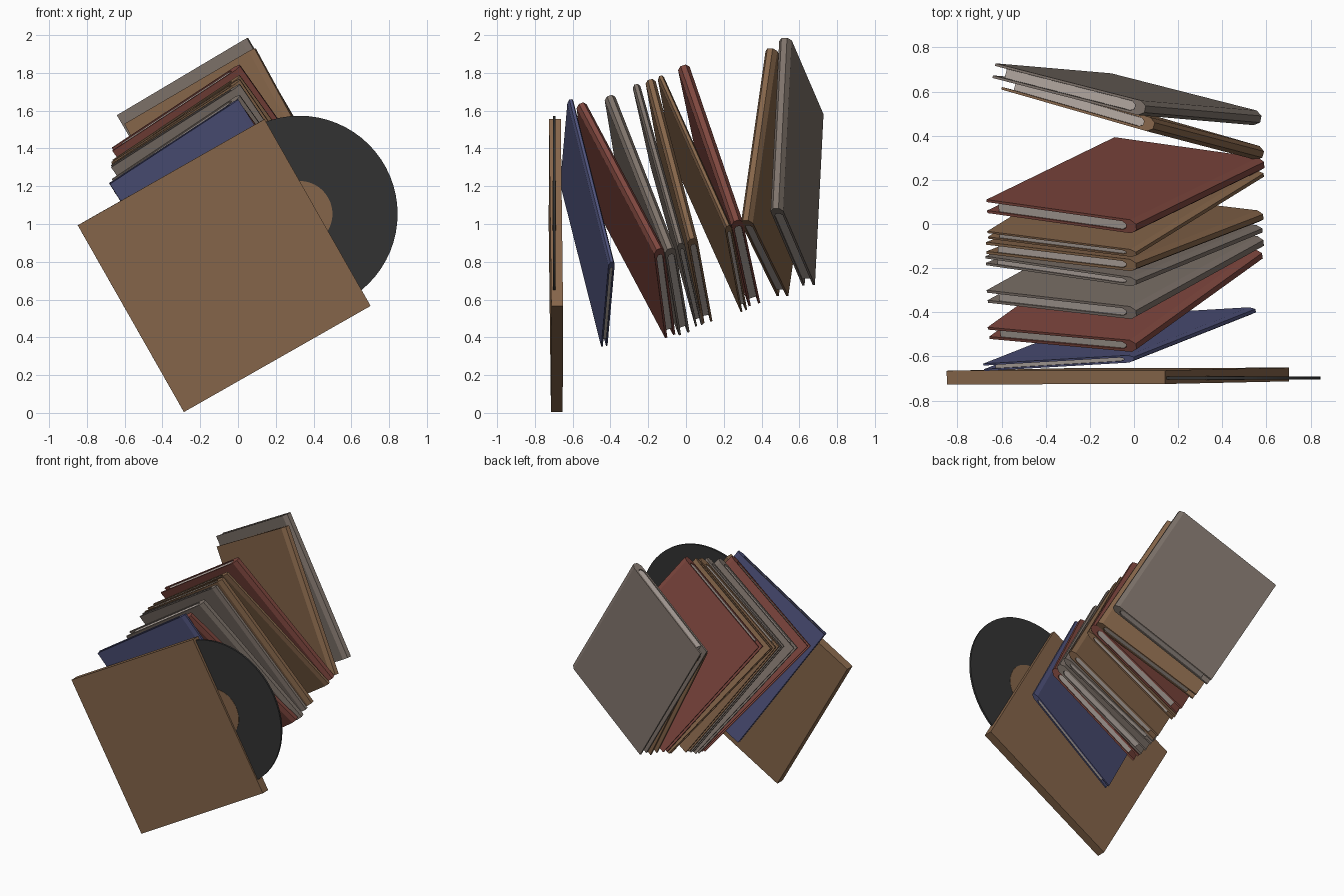
import bpy, bmesh
from mathutils import Vector, Matrix

cube = bpy.data.objects.get("Cube")
if cube:
    bpy.data.objects.remove(cube, do_unlink=True)


def material(name, rgb):
    linear = [(c / 255) ** 2.2 for c in rgb] + [1]
    mat = bpy.data.materials.new(name)
    mat.use_nodes = True
    mat.diffuse_color = linear
    mat.node_tree.nodes["Principled BSDF"].inputs["Base Color"].default_value = linear
    return mat


BROWN = material("brown card", (132, 101, 75))
GREY = material("warm grey card", (125, 114, 106))
RED = material("brick red card", (125, 72, 64))
BLUE = material("dusk blue card", (80, 83, 122))
PAPER = material("pale paper", (178, 167, 160))
VINYL = material("charcoal vinyl", (54, 54, 54))


def prism(name, outline, start, end, matrix, mat):
    """Extrude a 2D outline from start to end along local z."""
    bm = bmesh.new()
    face = bm.faces.new([bm.verts.new((u, v, start)) for u, v in outline])
    top = bmesh.ops.extrude_face_region(bm, geom=[face])["geom"]
    moved = [g for g in top if isinstance(g, bmesh.types.BMVert)]
    bmesh.ops.translate(bm, verts=moved, vec=(0, 0, end - start))
    bmesh.ops.recalc_face_normals(bm, faces=bm.faces)
    mesh = bpy.data.meshes.new(name)
    bm.to_mesh(mesh)
    bm.free()
    mesh.materials.append(mat)
    obj = bpy.data.objects.new(name, mesh)
    obj.matrix_world = matrix
    bpy.context.collection.objects.link(obj)
    return obj


def frame(top, right, left_xy):
    """Local x runs from spine to open edge, z runs down the spine."""
    top, right = Vector(top), Vector(right)
    down = (right - top).normalized()
    dx, dy = left_xy[0] - top.x, left_xy[1] - top.y
    across = Vector((dx, dy, -(dx * down.x + dy * down.y) / down.z)).normalized()
    mat = Matrix((across, down.cross(across), down)).transposed().to_4x4()
    mat.translation = top
    return mat


def mirrored(half):
    """Close a half outline by reflecting it across the first axis."""
    return half + [(u, -v) for u, v in reversed(half)]


WIDTH, HEIGHT = 0.815, 1.045


def folder(name, mat, thick, top, right, left_xy):
    place = frame(top, right, left_xy)
    half = thick / 2
    board = min(0.012, thick * 0.25)
    inner = half - board
    # wraparound cover with a chamfered spine
    outer = [(0, half * 0.45), (0.03, half), (WIDTH, half)]
    slot = [(WIDTH, inner), (0.075, inner), (0.055, inner * 0.45)]
    upper = outer + slot
    cover = upper + [(u, -v) for u, v in reversed(upper)]
    prism(name + "_cover", cover, 0, HEIGHT, place, mat)
    # paper block held inside the cover
    pages = mirrored([(0.058, inner * 0.4), (0.076, inner * 0.96), (WIDTH - 0.06, inner * 0.96)])
    prism(name + "_pages", pages, 0.006, HEIGHT - 0.006, place, PAPER)


# row of leaning folders, front to back
folder("blue_folder", BLUE, 0.034, (0.0, -0.61, 1.66), (0.57, -0.385, 0.77), (-0.685, -0.65))
folder("front_red_folder", RED, 0.058, (0.01, -0.555, 1.64), (0.58, -0.145, 0.87), (-0.65, -0.495))
folder("front_grey_folder", GREY, 0.06, (0.01, -0.405, 1.68), (0.58, -0.09, 0.88), (-0.65, -0.33))
folder("slim_grey_folder", GREY, 0.042, (0.01, -0.265, 1.74), (0.58, -0.03, 0.9), (-0.66, -0.168))
folder("middle_brown_folder", BROWN, 0.055, (0.01, -0.19, 1.765), (0.58, 0.03, 0.93), (-0.66, -0.11))
folder("slim_brown_folder", BROWN, 0.036, (0.01, -0.135, 1.785), (0.585, 0.22, 0.995), (-0.66, -0.05))
folder("back_red_folder", RED, 0.064, (0.01, -0.015, 1.84), (0.585, 0.265, 1.025), (-0.665, 0.08))
folder("back_brown_folder", BROWN, 0.065, (0.09, 0.445, 1.93), (0.585, 0.315, 1.02), (-0.59, 0.64))
folder("back_grey_folder", GREY, 0.068, (0.05, 0.52, 1.985), (0.57, 0.475, 1.09), (-0.635, 0.695))

# record sleeve standing on one corner
SIDE = 1.137
place = frame((0.14, -0.694, 1.555), (0.7, -0.682, 0.57), (-0.845, -0.696))
prism("record_sleeve", mirrored([(0, 0.031), (SIDE, 0.031)]), 0, SIDE, place, BROWN)


def disc(name, radius, depth, mat):
    bpy.ops.mesh.primitive_cylinder_add(
        vertices=64, radius=radius, depth=depth,
        location=(0.325, -0.697, 1.053), rotation=(1.5708, 0, 0))
    obj = bpy.context.object
    obj.name = name
    obj.data.materials.append(mat)
    bpy.ops.object.shade_smooth_by_angle()


# record sliding out of the sleeve, with its label on both sides
disc("record", 0.52, 0.014, VINYL)
disc("record_label", 0.175, 0.018, BROWN)
